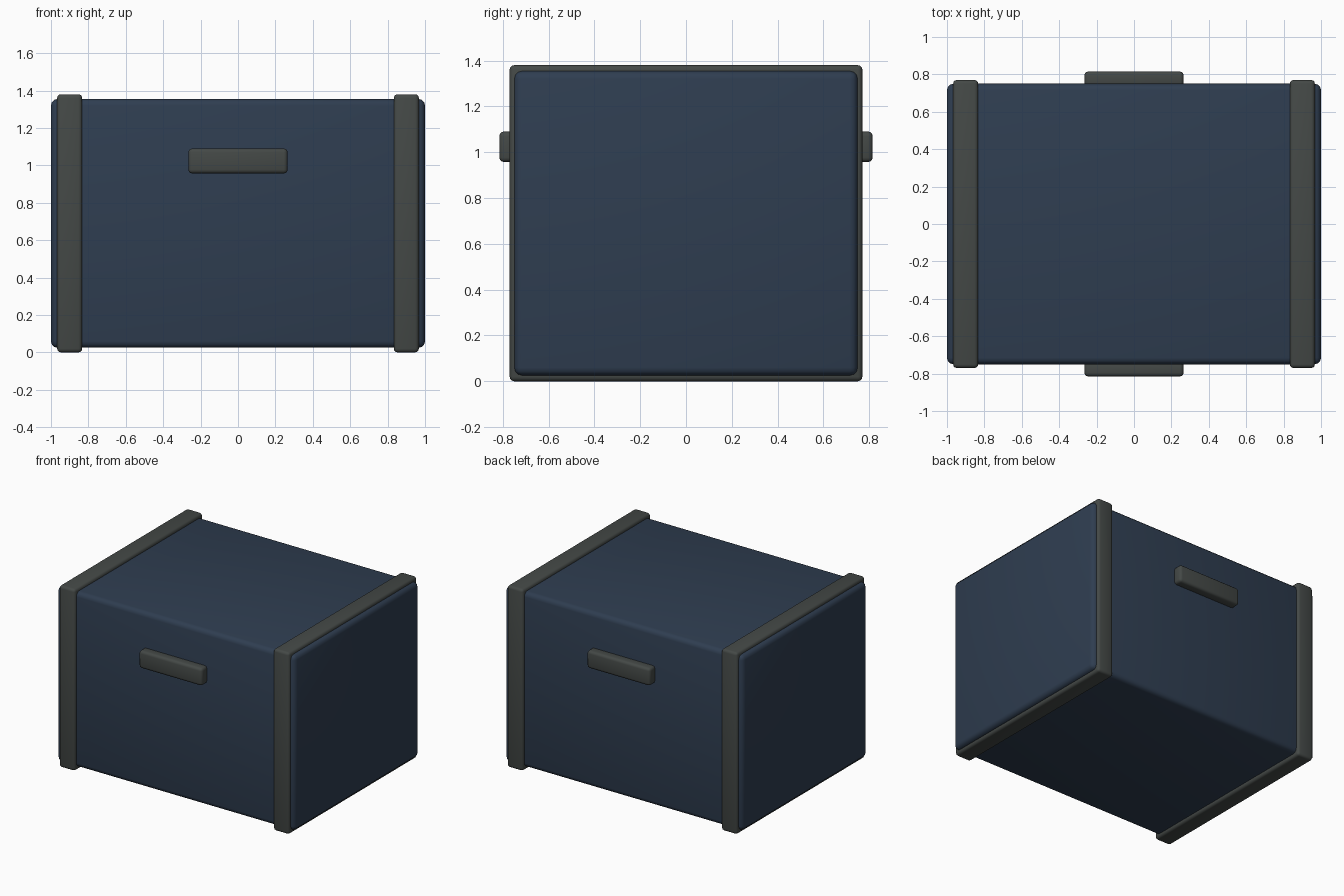
import bpy
import math

cube = bpy.data.objects.get("Cube")
if cube:
    bpy.data.objects.remove(cube, do_unlink=True)


def make_material(name, color):
    mat = bpy.data.materials.new(name)
    mat.use_nodes = True
    mat.diffuse_color = color
    mat.node_tree.nodes["Principled BSDF"].inputs["Base Color"].default_value = color
    return mat


def rounded_box(name, low, high, radius, mat):
    """Box between two corners with softly rounded edges."""
    center = [(a + b) / 2 for a, b in zip(low, high)]
    size = [b - a for a, b in zip(low, high)]
    bpy.ops.mesh.primitive_cube_add(size=1, location=center)
    obj = bpy.context.object
    obj.name = name
    obj.scale = size
    bpy.ops.object.transform_apply(location=False, rotation=False, scale=True)
    bevel = obj.modifiers.new("rounded_edges", "BEVEL")
    bevel.width = radius
    bevel.segments = 3
    bevel.limit_method = "ANGLE"
    bpy.ops.object.modifier_apply(modifier=bevel.name)
    bpy.ops.object.shade_smooth_by_angle(angle=math.radians(35))
    obj.data.materials.append(mat)
    return obj


blue = make_material("dark blue", (0.028, 0.047, 0.081, 1))
gray = make_material("dark gray", (0.058, 0.066, 0.062, 1))

# Main container
rounded_box("crate_body", (-1, -0.75, 0.025), (1, 0.75, 1.355), 0.035, blue)

# Bands wrapping both ends
for side, x in (("right", -0.9), ("left", 0.9)):
    rounded_box(side + "_band", (x - 0.067, -0.77, 0), (x + 0.067, 0.77, 1.38), 0.02, gray)

# Handles on the front and back
for side, y in (("front", -0.775), ("back", 0.775)):
    rounded_box(side + "_handle", (-0.265, y - 0.04, 0.957), (0.265, y + 0.04, 1.09), 0.02, gray)
